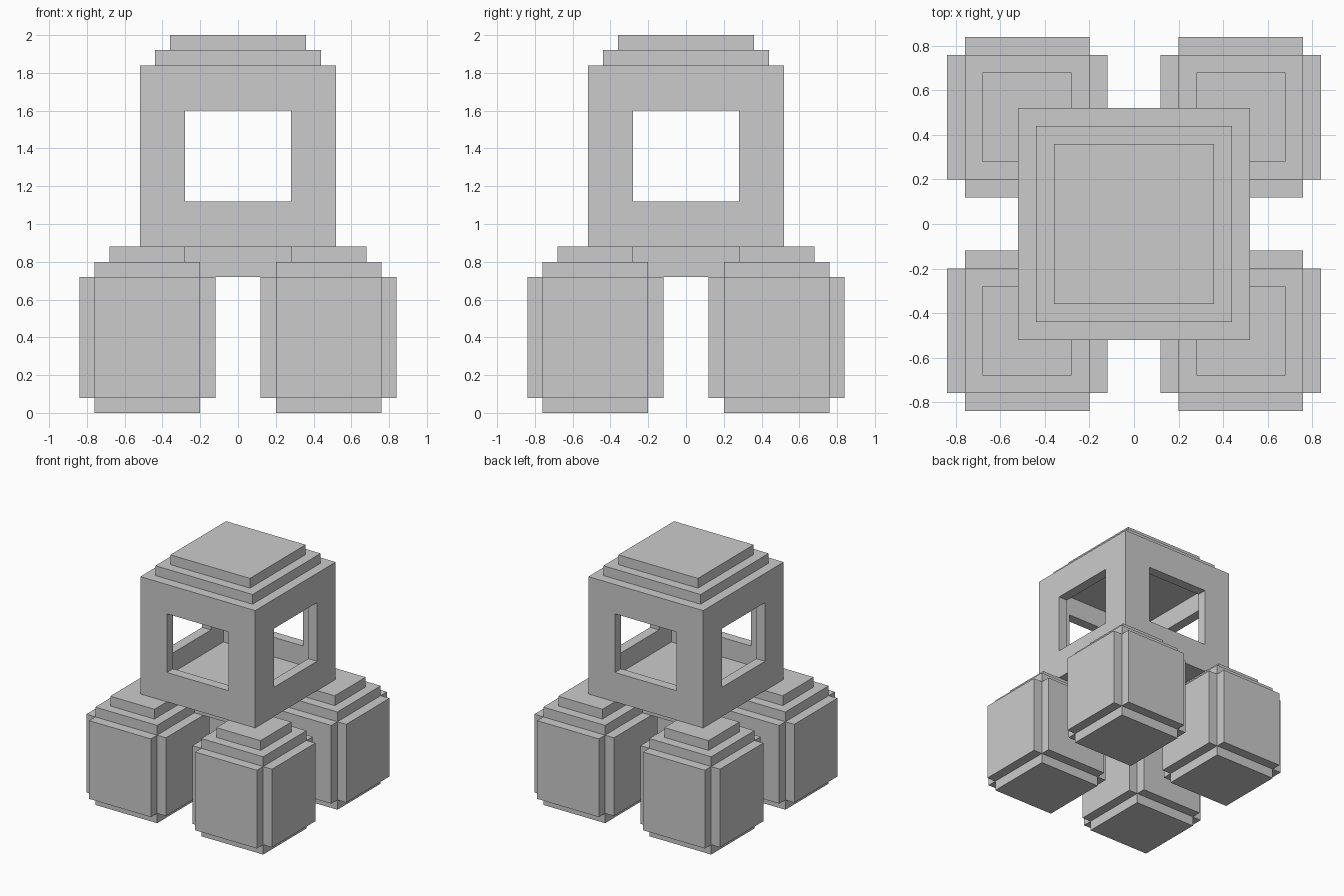
import bpy, bmesh
from mathutils import Matrix, Vector

if "Cube" in bpy.data.objects:
    bpy.data.objects.remove(bpy.data.objects["Cube"])


def boxes(name, parts, centre=(0, 0)):
    """One object from boxes given as (half x, half y, z low, z high)."""
    bm = bmesh.new()
    for hx, hy, z0, z1 in parts:
        place = Matrix.Translation((centre[0], centre[1], (z0 + z1) / 2))
        size = Matrix.Diagonal(Vector((2 * hx, 2 * hy, z1 - z0, 1)))
        bmesh.ops.create_cube(bm, size=1, matrix=place @ size)
    mesh = bpy.data.meshes.new(name)
    bm.to_mesh(mesh)
    bm.free()
    obj = bpy.data.objects.new(name, mesh)
    bpy.context.collection.objects.link(obj)
    return obj


def cut(target, cutter):
    mod = target.modifiers.new(cutter.name, 'BOOLEAN')
    mod.operation = 'DIFFERENCE'
    mod.solver = 'EXACT'
    mod.object = cutter
    cutter.hide_render = True
    cutter.hide_set(True)


# Four foot blocks: a core with raised side panels and a cap
for sy, depth in ((-1, "front"), (1, "back")):
    for sx, side in ((-1, "left"), (1, "right")):
        boxes(f"{depth}_{side}_foot", [
            (0.28, 0.28, 0.00, 0.80),
            (0.36, 0.28, 0.08, 0.72),
            (0.28, 0.36, 0.08, 0.72),
            (0.20, 0.20, 0.80, 0.88),
        ], (0.48 * sx, 0.48 * sy))

# Central block joining the feet to the cage
boxes("neck", [(0.28, 0.28, 0.72, 0.88)])

# Hollow cage with a window in each side
cage = boxes("cage", [(0.52, 0.52, 0.88, 1.84)])
cut(cage, boxes("cavity_cutter", [(0.44, 0.44, 0.96, 1.76)]))
cut(cage, boxes("window_cutter_x", [(0.60, 0.28, 1.12, 1.60)]))
cut(cage, boxes("window_cutter_y", [(0.28, 0.60, 1.12, 1.60)]))

# Stepped roof
boxes("roof_lower_step", [(0.44, 0.44, 1.84, 1.92)])
boxes("roof_upper_step", [(0.36, 0.36, 1.92, 2.00)])
